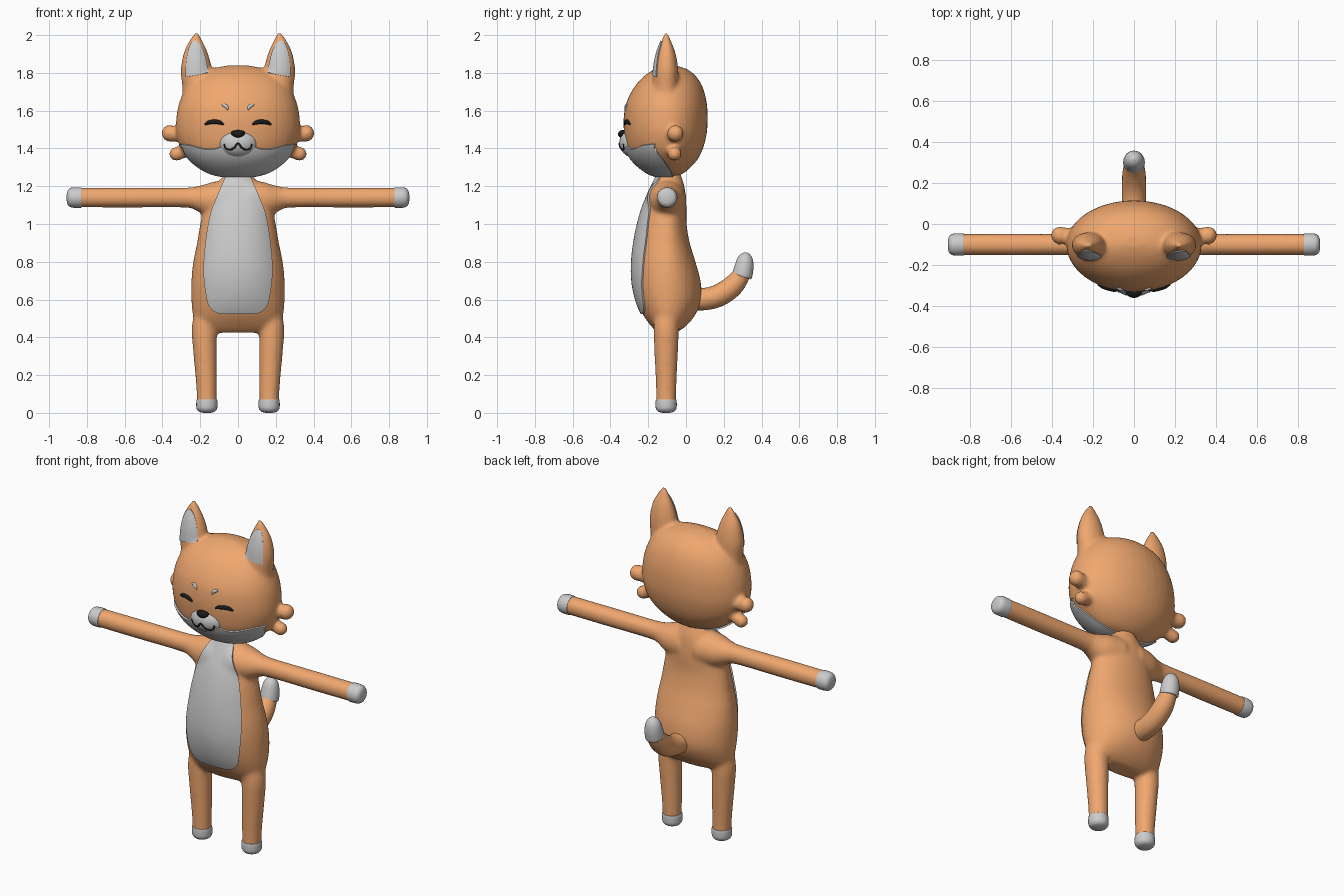
import bpy, bmesh, math
from mathutils import Vector, Quaternion
from mathutils.bvhtree import BVHTree

if "Cube" in bpy.data.objects:
    bpy.data.objects.remove(bpy.data.objects["Cube"])


def material(name, rgb):
    m = bpy.data.materials.new(name)
    m.diffuse_color = (*rgb, 1)
    m.use_nodes = True
    m.node_tree.nodes["Principled BSDF"].inputs["Base Color"].default_value = m.diffuse_color
    return m


ORANGE = material("orange", (0.87, 0.39, 0.16))
BLACK = material("black", (0.01, 0.01, 0.01))


def spline(rows, n=5):
    """Smooth curve through rows of numbers."""
    p = [rows[0]] + list(rows) + [rows[-1]]
    out = []
    for a, b, c, d in zip(p, p[1:], p[2:], p[3:]):
        for k in range(n):
            t = k / n
            out.append(tuple(0.5 * (2 * B + (C - A) * t + (2 * A - 5 * B + 4 * C - D) * t * t
                                    + (3 * B - A - 3 * C + D) * t ** 3)
                             for A, B, C, D in zip(a, b, c, d)))
    return out + [tuple(rows[-1])]


def skin(bm, rings):
    """Closed skin over a list of point rings."""
    vs = [[bm.verts.new(p) for p in r] for r in rings]
    n = len(vs[0])
    for a, b in zip(vs, vs[1:]):
        for i in range(n):
            j = (i + 1) % n
            bm.faces.new((a[i], a[j], b[j], b[i]))
    bm.faces.new(vs[0][::-1])
    bm.faces.new(vs[-1])


def loft(bm, rows, n=40):
    """Rows of (z, centre x, half width, front y, back y)."""
    rings = []
    for z, xc, w, yf, yb in spline(rows):
        ym = (-0.1 if yf < -0.11 and yb > -0.09 else (yf + yb) / 2)
        ring = []
        for i in range(n):
            a = math.tau * i / n
            s = math.sin(a)
            ring.append((xc + w * math.cos(a), ym + s * ((yb - ym) if s > 0 else (ym - yf)), z))
        rings.append(ring)
    skin(bm, rings)


def tube(bm, rows, n=24, seg=4):
    """Rows of (x, y, z, radius)."""
    pts = spline(rows, seg)
    co = [Vector(p[:3]) for p in pts]
    q, prev, rings = Quaternion(), Vector((0, 0, 1)), []
    for i, p in enumerate(co):
        t = (co[min(i + 1, len(co) - 1)] - co[max(i - 1, 0)]).normalized()
        q = prev.rotation_difference(t) @ q
        prev = t
        rings.append([p + q @ Vector((math.cos(math.tau * k / n), math.sin(math.tau * k / n), 0))
                      * max(pts[i][3], 0.001) for k in range(n)])
    skin(bm, rings)


def ball(bm, c, r, taper=0):
    """Ellipsoid, widened towards its top by taper."""
    vs = bmesh.ops.create_uvsphere(bm, u_segments=32, v_segments=20, radius=1)["verts"]
    for v in vs:
        x, y, z = v.co
        v.co = (c[0] + r[0] * x * (1 + taper * z), c[1] + r[1] * y, c[2] + r[2] * z)


def grid(bm, rows):
    vs = [[bm.verts.new(p) for p in r] for r in rows]
    for a, b in zip(vs, vs[1:]):
        for i in range(len(a) - 1):
            bm.faces.new((a[i], a[i + 1], b[i + 1], b[i]))


def finish(bm, name, mat=None, voxel=0, thick=0):
    bmesh.ops.recalc_face_normals(bm, faces=bm.faces)
    me = bpy.data.meshes.new(name)
    bm.to_mesh(me)
    bm.free()
    for f in me.polygons:
        f.use_smooth = True
    if mat:
        me.materials.append(mat)
    ob = bpy.data.objects.new(name, me)
    bpy.context.collection.objects.link(ob)
    if voxel:
        m = ob.modifiers.new("fuse", 'REMESH')
        m.mode, m.voxel_size, m.use_smooth_shade = 'VOXEL', voxel, True
        m = ob.modifiers.new("soften", 'SMOOTH')
        m.factor, m.iterations = 0.5, 10
    if thick:
        m = ob.modifiers.new("thickness", 'SOLIDIFY')
        m.thickness, m.offset = thick, 0
        m = ob.modifiers.new("crisp rim", 'EDGE_SPLIT')
        m.split_angle = math.radians(50)
    return ob


def tree(ob):
    bpy.context.view_layer.update()
    return BVHTree.FromObject(ob, bpy.context.evaluated_depsgraph_get())


def front(trees, x, z):
    """Foremost surface point seen from the front."""
    hits = [t.ray_cast(Vector((x, -2, z)), Vector((0, 1, 0)))[0] for t in trees]
    hits = [h for h in hits if h]
    if hits:
        return min(hits, key=lambda h: h.y)
    return trees[0].find_nearest(Vector((x, -0.2, z)))[0]


# Body: torso, arms and legs fused
bm = bmesh.new()
loft(bm, [(.425, 0, .17, -.15, -.05), (.46, 0, .225, -.185, 0), (.52, 0, .24, -.228, .05),
          (.60, 0, .247, -.262, .082), (.70, 0, .247, -.282, .077), (.80, 0, .237, -.283, .05),
          (.90, 0, .217, -.272, .02), (1.0, 0, .20, -.252, .003), (1.1, 0, .175, -.222, .002),
          (1.2, 0, .12, -.178, -.008), (1.27, 0, .07, -.145, -.03), (1.34, 0, .06, -.14, -.04)])
for s in (1, -1):
    tube(bm, [(s * .05, -.1, 1.13, .105), (s * .15, -.1, 1.13, .09), (s * .22, -.1, 1.137, .064),
              (s * .29, -.1, 1.14, .053), (s * .6, -.1, 1.14, .053), (s * .87, -.1, 1.14, .052)], seg=6)
    tube(bm, [(s * .165, -.105, .03, .052), (s * .167, -.105, .15, .055), (s * .175, -.105, .33, .063),
              (s * .178, -.105, .45, .067), (s * .165, -.105, .56, .06)])
body = finish(bm, "body", ORANGE, voxel=.011)

# Paws
for s, side in ((1, "left"), (-1, "right")):
    bm = bmesh.new()
    tube(bm, [(s * x, -.1, 1.14, r) for x, r in
              ((.828, .05), (.832, .054), (.87, .054), (.89, .049), (.902, .036), (.907, .015))])
    finish(bm, side + "_hand")
    bm = bmesh.new()
    tube(bm, [(s * .165, -.105, z, r) for z, r in
              ((.072, .05), (.068, .055), (.035, .056), (.018, .052), (.006, .04), (0, .018))])
    finish(bm, side + "_foot")

# Tail with its tip
bm = bmesh.new()
tube(bm, [(0, 0, .605, .06), (0, .1, .603, .059), (0, .18, .625, .059), (0, .25, .675, .056),
          (0, .295, .735, .046), (0, .305, .765, .04)], seg=6)
finish(bm, "tail", ORANGE)
bm = bmesh.new()
tube(bm, [(0, .296, .722, .05), (0, .299, .733, .053), (0, .308, .775, .05), (0, .313, .815, .041),
          (0, .315, .84, .024), (0, .315, .85, .006)])
finish(bm, "tail_tip")

# Head: skull, ears and cheek tufts fused
bm = bmesh.new()
loft(bm, [(1.25, 0, .04, -.13, -.06), (1.265, 0, .125, -.185, -.02), (1.29, 0, .185, -.228, .015),
          (1.34, 0, .252, -.283, .06), (1.40, 0, .302, -.315, .09), (1.48, 0, .327, -.328, .11),
          (1.56, 0, .327, -.33, .115), (1.64, 0, .312, -.317, .11), (1.72, 0, .277, -.277, .09),
          (1.78, 0, .222, -.225, .055), (1.82, 0, .145, -.165, .005), (1.84, 0, .05, -.112, -.06)])
for s in (1, -1):
    loft(bm, [(1.62, s * .205, .09, -.17, -.03), (1.72, s * .212, .083, -.176, -.04),
              (1.80, s * .219, .084, -.172, -.04), (1.86, s * .222, .076, -.165, -.046),
              (1.92, s * .224, .059, -.15, -.06), (1.97, s * .223, .035, -.13, -.08),
              (2.01, s * .22, .012, -.115, -.095)])
    tube(bm, [(s * .27, -.06, 1.475, .04), (s * .33, -.058, 1.476, .04), (s * .365, -.056, 1.48, .045),
              (s * .39, -.055, 1.48, .034), (s * .404, -.055, 1.48, .012)])
    tube(bm, [(s * .23, -.065, 1.41, .036), (s * .30, -.062, 1.38, .036), (s * .335, -.06, 1.368, .037),
              (s * .352, -.06, 1.361, .026), (s * .362, -.06, 1.357, .01)])
head = finish(bm, "head", ORANGE, voxel=.01)

# Belly patch
on_body, on_head = [tree(body)], [tree(head)]
bm = bmesh.new()
belly = spline([(.527, .08), (.535, .115), (.56, .145), (.61, .163), (.75, .178), (.9, .167), (1.0, .152),
                (1.1, .128), (1.2, .085), (1.26, .055)])
grid(bm, [[front(on_body, w * (k / 12 - 1), z) for k in range(25)] for z, w in belly])
finish(bm, "belly_patch", thick=.018)

# Inner ears
for s, side in ((1, "left"), (-1, "right")):
    edges = spline([(.160, 1.80, .274, 1.778), (.168, 1.85, .273, 1.84), (.183, 1.91, .264, 1.905),
                    (.203, 1.95, .25, 1.95), (.222, 1.968, .234, 1.968)])
    bm = bmesh.new()
    grid(bm, [[front(on_head, s * (a + (c - a) * k / 10), b + (d - b) * k / 10) for k in range(11)]
              for a, b, c, d in edges])
    finish(bm, side + "_inner_ear", thick=.012)

# Jaw mask: cast outward from the middle of the head
upper = spline([(.30, 1.424), (.25, 1.418), (.18, 1.40), (.12, 1.40), (.06, 1.42), (0, 1.43)])
lower = spline([(.298, -.175, 1.405), (.262, -.125, 1.345), (.2, -.09, 1.295), (.13, -.075, 1.27),
                (.06, -.07, 1.255), (0, -.07, 1.25)])
mid = Vector((0, -.1, 1.5))
rows = []
for (x, z), low in zip(upper, lower):
    a, b = (front(on_head, x, z) - mid).normalized(), (Vector(low) - mid).normalized()
    rows.append([on_head[0].ray_cast(mid, a.lerp(b, k / 16).normalized())[0] for k in range(17)])
rows += [[Vector((-p.x, p.y, p.z)) for p in r] for r in rows[-2::-1]]
bm = bmesh.new()
grid(bm, rows)
mask = finish(bm, "jaw_mask", thick=.018)

# Muzzle and nose
bm = bmesh.new()
ball(bm, (0, -.27, 1.43), (.11, .083, .08))
muzzle = finish(bm, "muzzle")
bm = bmesh.new()
ball(bm, (0, -.335, 1.476), (.036, .025, .021), taper=.3)
finish(bm, "nose", BLACK)

# Mouth, eyes and brows drawn on the face
face = on_head + [tree(mask), tree(muzzle)]


def stroke(name, pts, mat=None):
    b = bmesh.new()
    path = spline([p for p in pts], 4)
    tube(b, [(*front(face, x, z), r) for x, z, r in path], n=10, seg=1)
    finish(b, name, mat)


half = [(.074, 1.424, .004), (.066, 1.402, .005), (.045, 1.393, .005), (.022, 1.402, .005)]
stroke("mouth", [(-x, z, r) for x, z, r in half] + [(0, 1.426, .005)] + half[::-1], BLACK)
for s, side in ((1, "left"), (-1, "right")):
    stroke(side + "_eye", [(s * x, z, r) for x, z, r in
           ((.076, 1.527, .005), (.098, 1.538, .011), (.125, 1.541, .012), (.153, 1.538, .011),
            (.175, 1.527, .005))], BLACK)
    stroke(side + "_brow", [(s * x, z, r) for x, z, r in
           ((.053, 1.605, .004), (.06, 1.62, .009), (.072, 1.628, .009), (.084, 1.63, .004))])
